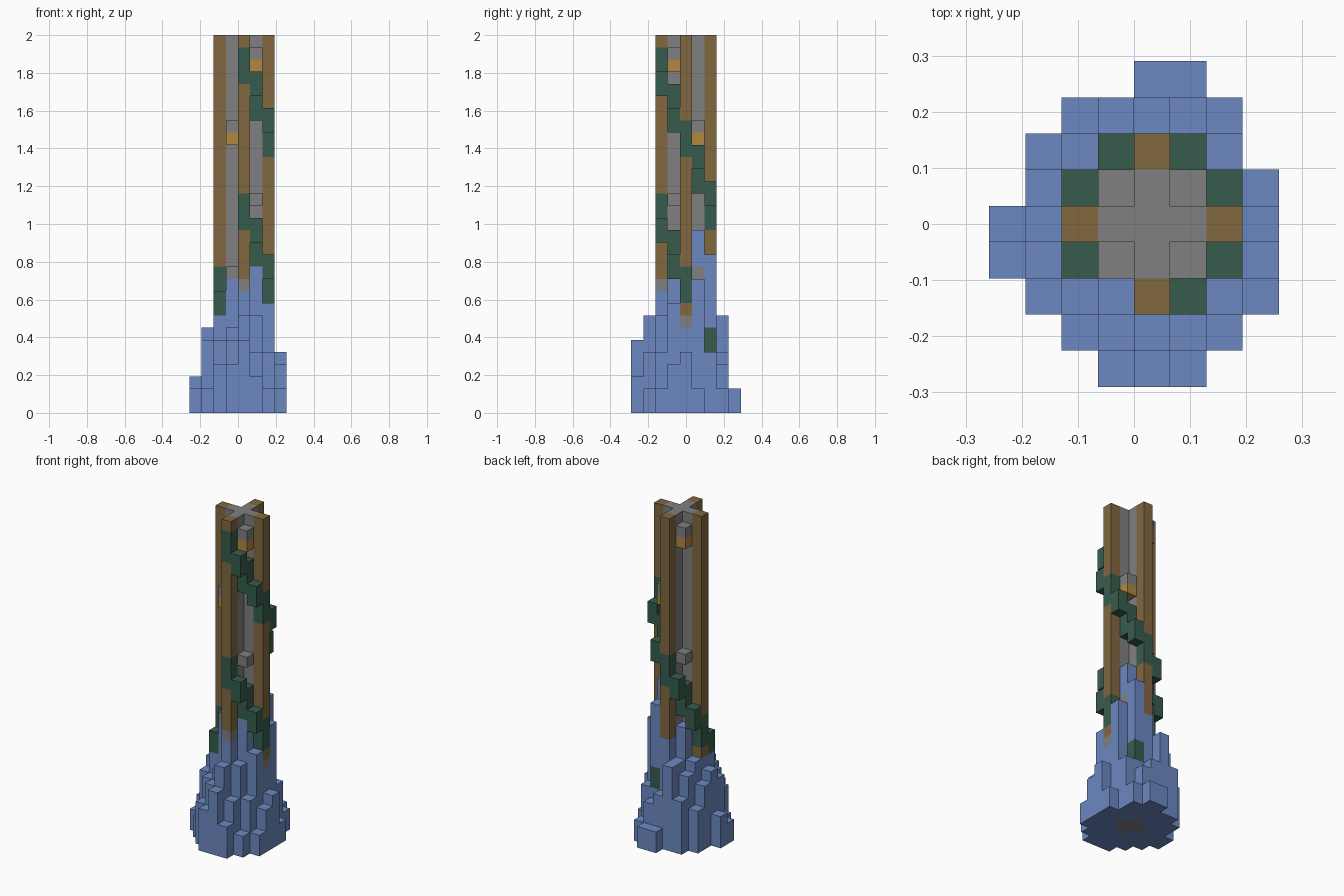
import bpy
import bmesh
from mathutils import Vector

cube = bpy.data.objects.get("Cube")
if cube:
    bpy.data.objects.remove(cube, do_unlink=True)

LEVELS = 31
SIZE = 2 / LEVELS
PITCH = 12          # rise of the vine before its twin strand repeats


def linear(c):
    c /= 255
    return c / 12.92 if c <= 0.04045 else ((c + 0.055) / 1.055) ** 2.4


def material(name, rgb):
    mat = bpy.data.materials.new(name)
    mat.use_nodes = True
    colour = (*[linear(c) for c in rgb], 1)
    mat.diffuse_color = colour
    mat.node_tree.nodes["Principled BSDF"].inputs["Base Color"].default_value = colour
    return mat


stone = material("grey stone", (128, 128, 128))
wood = material("brown wood", (129, 104, 64))
leaf = material("dark green", (54, 92, 76))
glow = material("amber", (178, 136, 64))
ice = material("blue", (108, 137, 194))

PARTS = {
    "stone_core": stone,
    "wooden_pillars": wood,
    "spiral_vine": leaf,
    "lantern_brackets": stone,
    "lanterns": glow,
    "pillar_feet": stone,
    "stepped_base": ice,
}

# Each block position belongs to exactly one part; later parts replace earlier ones
blocks = {}


def fill(part, a, b, low, high):
    for k in range(max(low, 0), min(high, LEVELS)):
        blocks[a, b, k] = part


# Pillars on the four sides
ARMS = [(1, 0), (0, 1), (-1, 0), (0, -1)]
for a, b in ARMS:
    fill("wooden_pillars", 2 * a, 2 * b, 0, LEVELS)

# Twin-stranded vine stepping down around the column
quarter = [((0, -2), 6, 3), ((1, -2), 5, 2), ((1, -1), 3, 3), ((2, -1), 2, 2)]
for turn in range(4):
    for (a, b), low, tall in quarter:
        for _ in range(turn):
            a, b = -b, a
        for start in range(-PITCH * 2, LEVELS, PITCH):
            z = start + low - turn * 6 - 3
            fill("spiral_vine", a, b, z, z + tall)

# Stepped base: for each row from front to back, first column and block heights
ROWS = [
    (-1, [4, 6, 3]),
    (-2, [4, 6, 8, 5, 2]),
    (-3, [2, 6, 7, 10, 8, 5, 2]),
    (-4, [2, 6, 8, 11, 11, 12, 9, 4]),
    (-4, [3, 7, 8, 8, 8, 8, 7, 5]),
    (-3, [6, 8, 11, 11, 15, 11, 2]),
    (-3, [4, 7, 8, 10, 13, 5]),
    (-2, [5, 8, 5, 4, 2]),
    (0, [2, 2]),
]
for b, (first, heights) in enumerate(ROWS, -4):
    for a, height in enumerate(heights, first):
        fill("stepped_base", a, b, 0, height)
fill("spiral_vine", 1, 2, 5, 7)

# Core in the shape of a plus
for a, b in ARMS + [(0, 0)]:
    fill("stone_core", a, b, 0, LEVELS)

# Brackets and hanging lanterns in the inner corners
for s in (1, -1):
    for b, top in ((-s, 29), (s, 23)):
        for z in (top, top - PITCH):
            fill("lantern_brackets", s, b, z, z + 1)
        fill("lanterns", s, b, top - 1, top)

# Stone feet under the pillars
fill("pillar_feet", 0, -2, 10, 11)
fill("pillar_feet", 2, 0, 7, 8)


def build(part, mat):
    """Make one object from the exposed faces of a part's blocks."""
    bm = bmesh.new()
    for pos, owner in blocks.items():
        if owner != part:
            continue
        a, b, k = pos
        centre = Vector((a + 0.5, b, k + 0.5)) * SIZE
        for axis in range(3):
            for sign in (1, -1):
                step = [0, 0, 0]
                step[axis] = sign
                if tuple(p + s for p, s in zip(pos, step)) in blocks:
                    continue
                n = Vector(step)
                u = Vector([float(i == (axis + 1) % 3) for i in range(3)])
                v = n.cross(u)
                corners = (u + v, v - u, -u - v, u - v)
                bm.faces.new([bm.verts.new(centre + (n + c) * SIZE / 2)
                              for c in corners])
    bmesh.ops.remove_doubles(bm, verts=bm.verts, dist=SIZE / 100)
    mesh = bpy.data.meshes.new(part)
    bm.to_mesh(mesh)
    bm.free()
    mesh.materials.append(mat)
    bpy.context.collection.objects.link(bpy.data.objects.new(part, mesh))


for part_name, part_material in PARTS.items():
    build(part_name, part_material)
